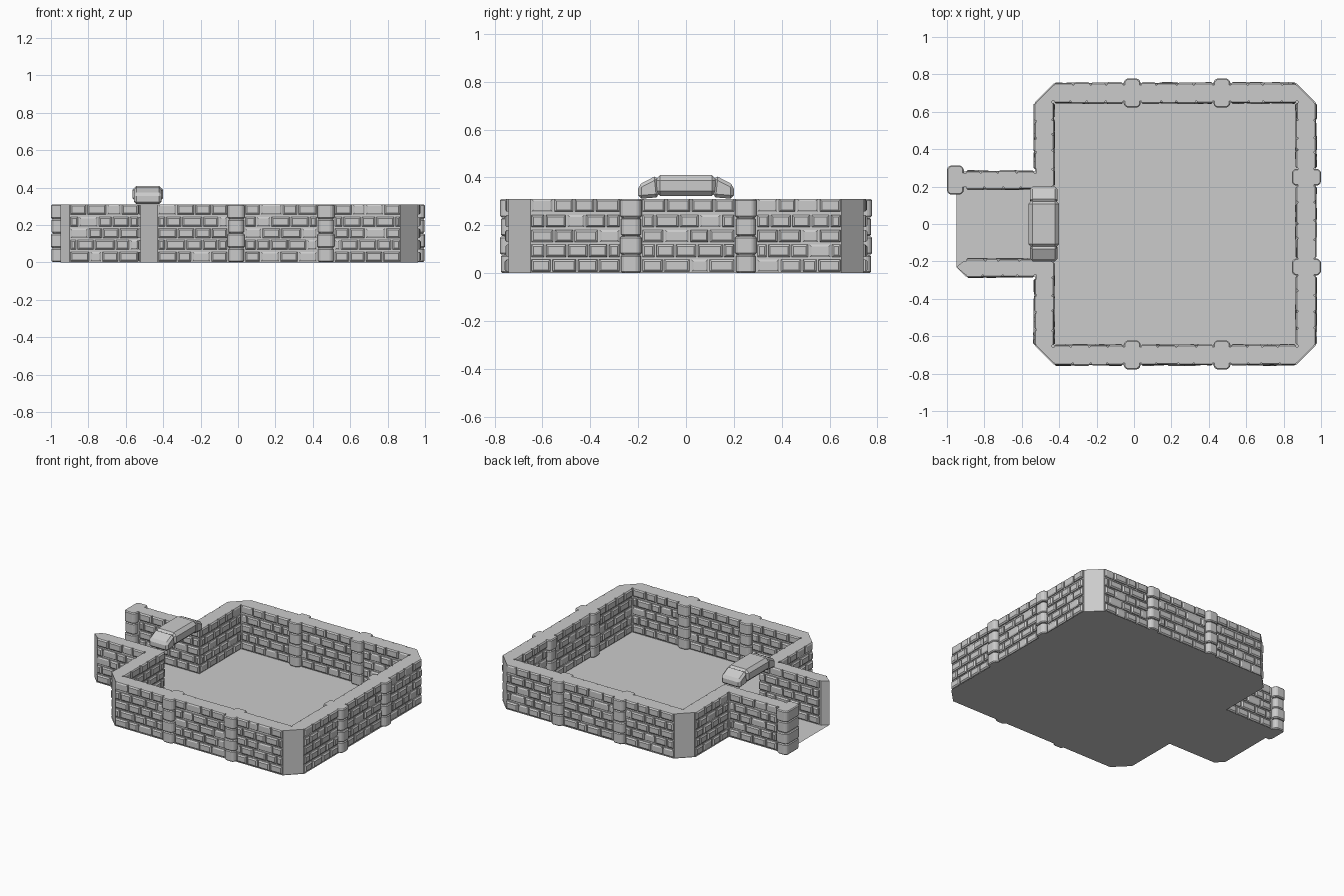
import bpy, bmesh, random
from mathutils import Vector

if "Cube" in bpy.data.objects:
    bpy.data.objects.remove(bpy.data.objects["Cube"])

random.seed(4)
H = 0.31          # wall height
Z = Vector((0, 0, 1))


def finish(name, bm, bevel=0.0):
    bmesh.ops.recalc_face_normals(bm, faces=bm.faces)
    me = bpy.data.meshes.new(name)
    bm.to_mesh(me)
    bm.free()
    ob = bpy.data.objects.new(name, me)
    bpy.context.collection.objects.link(ob)
    if bevel:
        m = ob.modifiers.new("chamfer", 'BEVEL')
        m.width, m.segments, m.limit_method = bevel, 1, 'ANGLE'
    return ob


def prism(bm, pts, direction):
    """Extrude a closed polygon along a vector."""
    d = Vector(direction)
    a = [bm.verts.new(p) for p in pts]
    b = [bm.verts.new(Vector(p) + d) for p in pts]
    n = len(a)
    caps = bm.faces.new(a), bm.faces.new(b)
    for i in range(n):
        bm.faces.new((a[i], a[(i + 1) % n], b[(i + 1) % n], b[i]))
    return caps


# floor: whole footprint, chamfered at the outer corners
outline = [(-0.95, 0.28), (-0.53, 0.28), (-0.53, 0.65), (-0.43, 0.75), (0.87, 0.75), (0.97, 0.65),
           (0.97, -0.65), (0.87, -0.75), (-0.43, -0.75), (-0.53, -0.65), (-0.53, -0.28),
           (-0.90, -0.28), (-0.95, -0.23)]
bm = bmesh.new()
bm.faces.new([bm.verts.new((x, y, 0)) for x, y in outline])
for f in bm.faces:
    f.normal_update()
    if f.normal.z < 0:
        f.normal_flip()
me = bpy.data.meshes.new("floor")
bm.to_mesh(me)
bm.free()
bpy.context.collection.objects.link(bpy.data.objects.new("floor", me))

# wall core: one continuous strip around the room and along the corridor
T = 0.008         # the core sits this far behind the nominal wall face
outer = [(-0.95, 0.28 - T), (-0.53 + T, 0.28 - T), (-0.53 + T, 0.65), (-0.43, 0.75 - T),
         (0.87, 0.75 - T), (0.97 - T, 0.65), (0.97 - T, -0.65), (0.87, -0.75 + T),
         (-0.43, -0.75 + T), (-0.53 + T, -0.65), (-0.53 + T, -0.28 + T), (-0.90, -0.28 + T),
         (-0.95, -0.23)]
inner = [(-0.91, -0.19 - T), (-0.43 - T, -0.19 - T), (-0.43 - T, -0.65 - T), (0.87 + T, -0.65 - T),
         (0.87 + T, 0.65 + T), (-0.43 - T, 0.65 + T), (-0.43 - T, 0.19 + T), (-0.95, 0.19 + T)]
bm = bmesh.new()
bottom, _ = prism(bm, [(x, y, 0) for x, y in outer + inner], (0, 0, H))
bmesh.ops.recalc_face_normals(bm, faces=bm.faces)
bmesh.ops.delete(bm, geom=[bottom], context='FACES_ONLY')
finish("wall_core", bm)


def brick(bm, p, u, n, a, b, z0, z1, depth):
    """One raised brick with sloped sides on a wall plane."""
    e = 0.008
    def ring(i, off):
        return [bm.verts.new(p + u * s + n * off + Z * z) for s, z in
                ((a + i, z0 + i), (b - i, z0 + i), (b - i, z1 - i), (a + i, z1 - i))]
    r0, r1, r2 = ring(0, -0.002), ring(0, depth * 0.5), ring(e, depth)
    for lo, hi in ((r0, r1), (r1, r2)):
        for i in range(4):
            j = (i + 1) % 4
            bm.faces.new((lo[i], lo[j], hi[j], hi[i]))
    bm.faces.new(r2)
    bm.faces.new(r0[::-1])


def brick_run(bm, start, end, normal):
    """Five staggered courses between two plan points."""
    p, q, n = (Vector((*v, 0)) for v in (start, end, normal))
    length = (q - p).length
    u = (q - p).normalized()
    p = p - n * T
    for row in range(5):
        z0 = row * H / 5 + (0.006 if row < 4 else 0.009)
        z1 = (row + 1) * H / 5 - (0.005 if row < 4 else 0)
        count = max(1, round(length / 0.09))
        step = length / count
        joints = [(i + (0.5 if row % 2 else 0)) * step + random.uniform(-0.014, 0.014)
                  for i in range(0 if row % 2 else 1, count)]
        joints = [0] + joints + [length]
        for a, b in zip(joints, joints[1:]):
            brick(bm, p, u, n, a + 0.004, b - 0.004, z0, z1, random.uniform(0.010, 0.017))


# brick facing
bm = bmesh.new()
PX = (-0.01, 0.47)          # pilasters on front and back walls
PY = (-0.23, 0.25)          # pilasters on the right wall


def split(lo, hi, cuts):
    edges = [lo] + [c + d for c in cuts for d in (-0.045, 0.045)] + [hi]
    return zip(edges[::2], edges[1::2])


for s in (1, -1):
    for a, b in split(-0.43, 0.87, PX):
        brick_run(bm, (a, 0.75 * s), (b, 0.75 * s), (0, s))
        brick_run(bm, (a, 0.65 * s), (b, 0.65 * s), (0, -s))
    brick_run(bm, (-0.53, 0.29 * s), (-0.53, 0.65 * s), (-1, 0))
    brick_run(bm, (-0.43, 0.20 * s), (-0.43, 0.65 * s), (1, 0))
    brick_run(bm, (-0.90, 0.28 * s), (-0.53, 0.28 * s), (0, s))
    brick_run(bm, (-0.90, 0.19 * s), (-0.43, 0.19 * s), (0, -s))
for x, s, lim in ((0.97, 1, 0.65), (0.87, -1, 0.65)):
    for a, b in split(-lim, lim, PY):
        brick_run(bm, (x, a), (x, b), (s, 0))
finish("brick_facing", bm)


def pilaster(name, cx, cy, along_x):
    """Column of four chamfered blocks straddling the wall."""
    bm = bmesh.new()
    c = 0.016
    for i in range(4):
        w = 0.045 if i % 2 else 0.041
        d = 0.078 if i % 2 else 0.074
        plan = [(w, d - c), (w - c, d), (c - w, d), (-w, d - c),
                (-w, c - d), (c - w, -d), (w - c, -d), (w, c - d)]
        if not along_x:
            plan = [(b, a) for a, b in plan]
        z0 = i * H / 4
        prism(bm, [(cx + a, cy + b, z0 + 0.001) for a, b in plan], (0, 0, H / 4 - 0.002 * (i < 3) - 0.001 * (i == 3)))
    finish(name, bm, 0.006)


for i, x in enumerate(PX):
    pilaster(f"front_pilaster_{i}", x, -0.70, True)
    pilaster(f"back_pilaster_{i}", x, 0.70, True)
for i, y in enumerate(PY):
    pilaster(f"right_pilaster_{i}", 0.922, y, False)
pilaster("corridor_end_pilaster", -0.955, 0.235, True)

# doorway arch: keystone block and two sloped end blocks
bm = bmesh.new()
prism(bm, [(-0.565, y, z) for y, z in ((-0.13, 0.322), (0.13, 0.322), (0.13, 0.41), (-0.13, 0.41))],
      (0.165, 0, 0))
finish("arch_keystone", bm, 0.022)
for name, s in (("arch_end_back", 1), ("arch_end_front", -1)):
    bm = bmesh.new()
    prism(bm, [(-0.557, y * s, z) for y, z in ((0.11, 0.318), (0.20, 0.31), (0.20, 0.368), (0.12, 0.41))],
          (0.149, 0, 0))
    finish(name, bm, 0.014)
